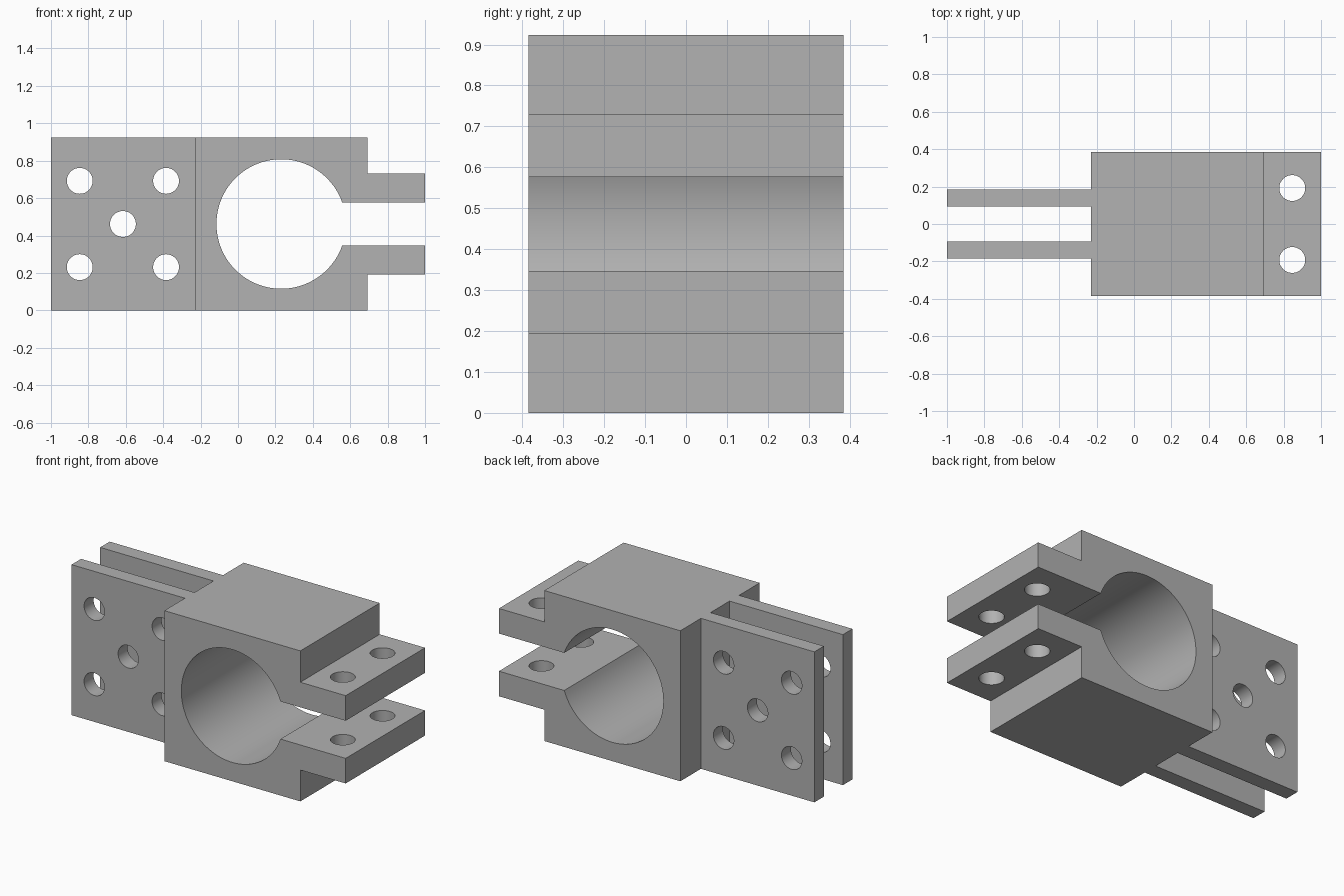
import bpy, bmesh, math
from mathutils import Matrix, Vector

if "Cube" in bpy.data.objects:
    bpy.data.objects.remove(bpy.data.objects["Cube"])

U = 1 / 13                     # design unit: the part is 26 units long
steel = bpy.data.materials.new("grey steel")
steel.diffuse_color = (0.445, 0.445, 0.445, 1)
steel.use_nodes = True
steel.node_tree.nodes["Principled BSDF"].inputs["Base Color"].default_value = steel.diffuse_color


def P(x, y, z):
    """Design units (x from the left end) to scene position."""
    return Vector((x * U - 1, y * U, z * U))


def make_object(name, bm):
    bmesh.ops.recalc_face_normals(bm, faces=bm.faces)
    mesh = bpy.data.meshes.new(name)
    bm.to_mesh(mesh)
    bm.free()
    mesh.materials.append(steel)
    obj = bpy.data.objects.new(name, mesh)
    bpy.context.collection.objects.link(obj)
    return obj


def extrude_profile(name, points, y0, y1):
    """Extrude an x/z outline along y."""
    bm = bmesh.new()
    face = bm.faces.new([bm.verts.new(P(x, y0, z)) for x, z in points])
    ext = bmesh.ops.extrude_face_region(bm, geom=[face])
    verts = [v for v in ext["geom"] if isinstance(v, bmesh.types.BMVert)]
    bmesh.ops.translate(bm, verts=verts, vec=(0, (y1 - y0) * U, 0))
    return make_object(name, bm)


def drill(obj, centres, axis, length):
    """Cut round bolt holes through a part, then smooth their walls."""
    bm = bmesh.new()
    turn = Matrix.Rotation(math.pi / 2, 4, 'X') if axis == 'Y' else Matrix()
    for c in centres:
        bmesh.ops.create_cone(bm, cap_ends=True, segments=48,
                              radius1=0.9 * U, radius2=0.9 * U, depth=length * U,
                              matrix=Matrix.Translation(P(*c)) @ turn)
    cutter = make_object("hole_cutter", bm)
    cutter.hide_render = True
    mod = obj.modifiers.new("holes", 'BOOLEAN')
    mod.operation, mod.solver, mod.object = 'DIFFERENCE', 'EXACT', cutter
    bpy.ops.object.select_all(action='DESELECT')
    bpy.context.view_layer.objects.active = obj
    obj.select_set(True)
    bpy.ops.object.modifier_apply(modifier=mod.name)
    bpy.data.objects.remove(cutter)
    bpy.ops.object.shade_smooth_by_angle(angle=math.radians(30))


# Clamp body: block with a bore, split on the right between two lugs
R, CX, CZ, SLOT = 4.5, 16, 6, 1.5
a0 = math.asin(SLOT / R)
N = 80
bore = []
for i in range(N + 1):
    a = a0 + (2 * math.pi - 2 * a0) * i / N
    bore.append((CX + R * math.cos(a), CZ + R * math.sin(a)))
outline = [(26, 4.5), (26, 2.5), (22, 2.5), (22, 0), (10, 0),
           (10, 12), (22, 12), (22, 9.5), (26, 9.5), (26, 7.5)]
body = extrude_profile("clamp_body", bore + outline, -5, 5)
drill(body, [(24, y, 6) for y in (-2.5, 2.5)], 'Z', 10)

# Two parallel mounting plates with five holes each
for name, side in (("front_plate", -1), ("back_plate", 1)):
    plate = extrude_profile(name, [(0, 0), (10, 0), (10, 12), (0, 12)],
                            side * 1.2, side * 2.4)
    drill(plate, [(x, side * 1.8, z) for x, z in
                  ((2, 3), (2, 9), (8, 3), (8, 9), (5, 6))], 'Y', 3)
